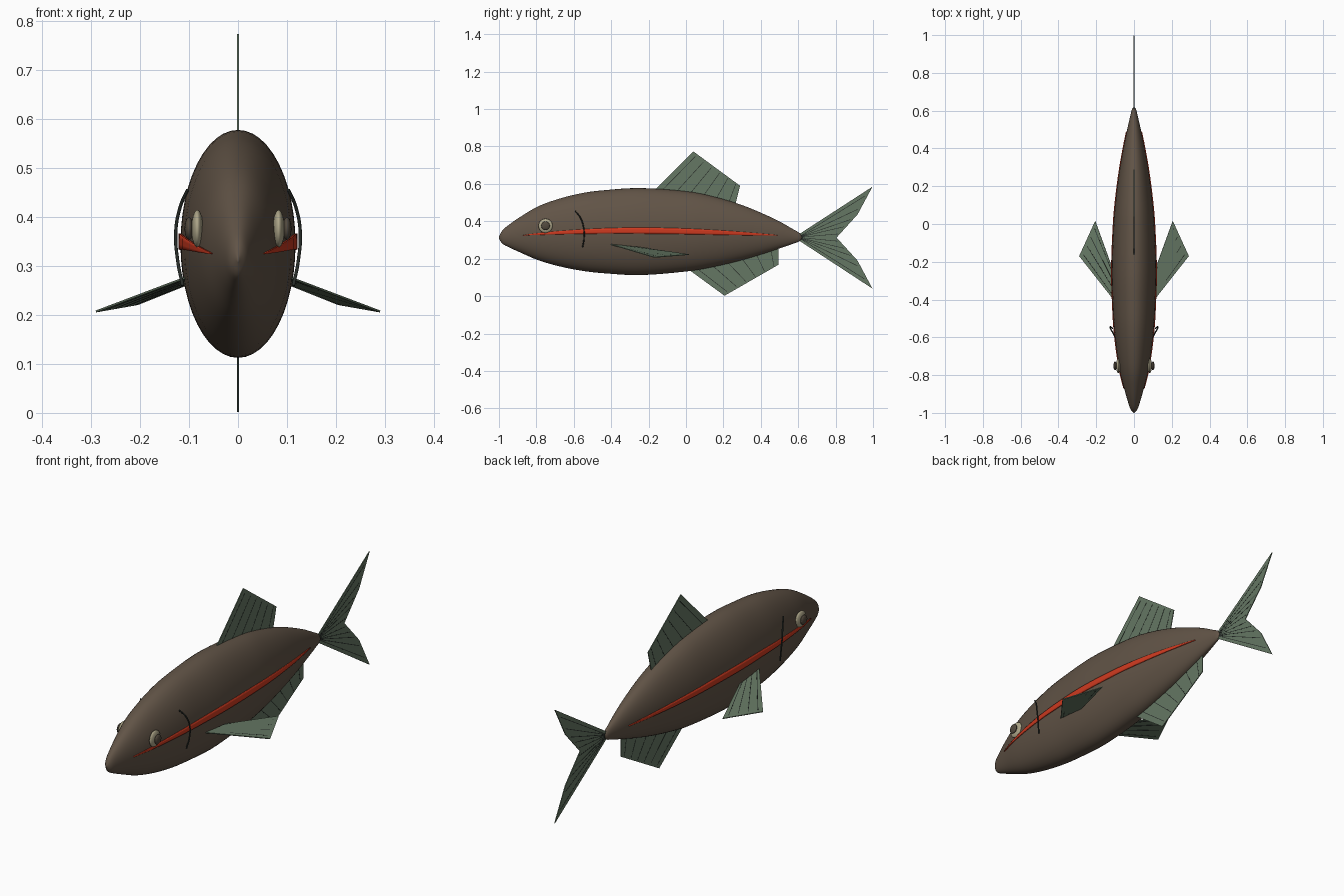
import bpy, bmesh, math
from mathutils import Vector

if "Cube" in bpy.data.objects:
    bpy.data.objects.remove(bpy.data.objects["Cube"])


def material(name, rgb):
    m = bpy.data.materials.new(name)
    m.diffuse_color = (*rgb, 1)
    m.use_nodes = True
    m.node_tree.nodes["Principled BSDF"].inputs["Base Color"].default_value = m.diffuse_color
    return m


BROWN = material("brown skin", (0.12, 0.088, 0.062))
GREEN = material("grey green fin", (0.13, 0.185, 0.125))
DARK = material("dark line", (0.022, 0.028, 0.024))
RED = material("red stripe", (0.62, 0.042, 0.014))
CREAM = material("cream eye", (0.42, 0.38, 0.25))
PUPIL = material("dark brown pupil", (0.085, 0.068, 0.048))


def make(name, verts, faces, mat, smooth=False):
    me = bpy.data.meshes.new(name)
    bm = bmesh.new()
    vs = [bm.verts.new(v) for v in verts]
    for f in faces:
        bm.faces.new([vs[i] for i in f])
    bmesh.ops.recalc_face_normals(bm, faces=bm.faces)
    for f in bm.faces:
        f.smooth = smooth
    bm.to_mesh(me)
    bm.free()
    me.materials.append(mat)
    ob = bpy.data.objects.new(name, me)
    bpy.context.collection.objects.link(ob)
    return ob


# Body profile: y, centre z, half height
PROFILE = [(-1.0, .313, .004), (-.985, .315, .032), (-.955, .32, .055), (-.89, .328, .093),
           (-.79, .336, .144), (-.68, .340, .180), (-.56, .343, .207), (-.46, .344, .220),
           (-.25, .345, .2325), (.02, .346, .212), (.16, .344, .185), (.29, .340, .150),
           (.40, .334, .112), (.50, .327, .072), (.57, .319, .040), (.61, .315, .020), (.62, .314, .004)]


def section(y):
    """Smoothly interpolated centre and half height at y."""
    p = PROFILE
    n = len(p)
    i = max(k for k in range(n - 1) if p[k][0] <= y or k == 0)

    def slope(k, c):
        a, b = p[max(k - 1, 0)], p[min(k + 1, n - 1)]
        return (b[c] - a[c]) / (b[0] - a[0])
    h = p[i + 1][0] - p[i][0]
    t = (y - p[i][0]) / h
    return [(2*t**3 - 3*t*t + 1) * p[i][c] + (t**3 - 2*t*t + t) * h * slope(i, c)
            + (3*t*t - 2*t**3) * p[i + 1][c] + (t**3 - t*t) * h * slope(i + 1, c) for c in (1, 2)]


def width_at(y, z):
    c, r = section(y)
    return 0.505 * r * math.sqrt(max(0, 1 - ((z - c) / r) ** 2))


# Body: lofted ellipses
SEG, RINGS = 48, 64
verts, faces = [], []
for i in range(RINGS + 1):
    y = -0.19 - 0.81 * math.cos(math.pi * i / RINGS)
    c, r = section(y)
    for j in range(SEG):
        a = 2 * math.pi * j / SEG
        verts.append((0.505 * r * math.cos(a), y, c + r * math.sin(a)))
for i in range(RINGS):
    for j in range(SEG):
        k = (j + 1) % SEG
        faces.append((i*SEG + j, i*SEG + k, (i+1)*SEG + k, (i+1)*SEG + j))
faces += [tuple(range(SEG)), tuple(range(RINGS * SEG, (RINGS + 1) * SEG))]
make("body", verts, faces, BROWN, True)


# Fins: flat plates with thin dark rays
def plate(name, pts, thick, mat):
    pts = [Vector(p) for p in pts]
    n = (pts[1] - pts[0]).cross(pts[2] - pts[0]).normalized() * thick / 2
    k = len(pts)
    vs = [p + n for p in pts] + [p - n for p in pts]
    fs = [tuple(range(k)), tuple(range(2*k - 1, k - 1, -1))]
    fs += [(i, i + k, (i + 1) % k + k, (i + 1) % k) for i in range(k)]
    return make(name, vs, fs, mat)


def fin(name, pts, rays):
    plate(name, pts, 0.004, GREEN)
    n = (Vector(pts[1]) - Vector(pts[0])).cross(Vector(pts[2]) - Vector(pts[0]))
    for i, (a, b) in enumerate(rays):
        a, b = Vector(a), Vector(b)
        s = (b - a).cross(n).normalized() * 0.0015
        plate(f"{name}_ray_{i + 1}", (a - s, b - s, b + s, a + s), 0.005, DARK)


def fan(a0, a1, b0, b1, n):
    """Rays from the edge a0-a1 to the edge b0-b1."""
    a0, a1, b0, b1 = map(Vector, (a0, a1, b0, b1))
    ts = [(i + .5) / n for i in range(n)]
    return [(a0.lerp(a1, t), a0.lerp(a1, t).lerp(b0.lerp(b1, t), 0.94)) for t in ts]


def mid(points):
    return [(0, y, z) for y, z in points]


d = mid([(-.165, .57), (.04, .773), (.289, .59), (.265, .495), (.20, .47), (-.10, .52)])
fin("dorsal_fin", d, fan(d[0], d[3], d[1], d[2], 6))
a = mid([(.01, .145), (.206, .002), (.495, .168), (.495, .255), (.40, .27), (.05, .20)])
fin("anal_fin", a, fan(a[0], a[3], a[1], a[2], 6))
t = mid([(.595, .325), (.997, .585), (.917, .436), (.805, .313), (.917, .19), (.997, .04), (.595, .303)])
root = (0, .60, .314)
fin("tail_fin", t, fan(root, root, t[1], t[2], 2) + fan(root, root, t[2], t[3], 3)
    + fan(root, root, t[3], t[4], 3) + fan(root, root, t[4], t[5], 2))

# Parts repeated on both sides
for s, side in ((1, "right"), (-1, "left")):
    p = [(s * x, y, z) for x, y, z in
         ((.105, -.405, .277), (.29, -.17, .207), (.205, .016, .222), (.105, -.26, .262))]
    fin(side + "_pectoral_fin", p, fan(p[0], p[3], p[1], p[2], 4))

    # Side stripe hugging the body
    vs, fs, n = [], [], 48
    for i in range(n + 1):
        f = i / n
        y = -.87 + 1.36 * f
        c = .325 + .025 * math.sin(math.pi * f ** 0.85)
        h = .001 + .0155 * math.sin(math.pi * f) ** 0.8
        for k in range(4):
            z = c + h * (2 * k / 3 - 1)
            vs.append((s * (width_at(y, z) + .002), y, z))
    for i in range(n):
        fs += [(4*i + k, 4*i + k + 1, 4*i + k + 5, 4*i + k + 4) for k in range(3)]
    stripe = make(side + "_stripe", vs, fs, RED, True)
    solid = stripe.modifiers.new("thickness", 'SOLIDIFY')
    solid.thickness = 0.004
    solid.offset = 0

    # Eye and pupil: flattened spheres
    for name, x, r, flat, mat in (("eye", .083, .038, .012, CREAM), ("pupil", .1, .023, .009, PUPIL)):
        bpy.ops.mesh.primitive_uv_sphere_add(segments=24, ring_count=16, radius=1,
                                             location=(s * x, -.751, .376))
        ob = bpy.context.object
        ob.name = f"{side}_{name}"
        ob.scale = (flat, r, r)
        ob.data.materials.append(mat)
        bpy.ops.object.shade_smooth()

    # Gill line: thin curved tube
    cu = bpy.data.curves.new(side + "_gill", 'CURVE')
    cu.dimensions = '3D'
    cu.bevel_depth = 0.0035
    cu.bevel_resolution = 2
    cu.use_fill_caps = True
    pts = [(.103, -.592, .455), (.118, -.565, .42), (.127, -.548, .37), (.123, -.545, .31), (.113, -.553, .26)]
    sp = cu.splines.new('BEZIER')
    sp.bezier_points.add(len(pts) - 1)
    for bp, (x, y, z) in zip(sp.bezier_points, pts):
        bp.co = (s * x, y, z)
        bp.handle_left_type = bp.handle_right_type = 'AUTO'
    cu.materials.append(DARK)
    bpy.context.collection.objects.link(bpy.data.objects.new(side + "_gill_line", cu))
